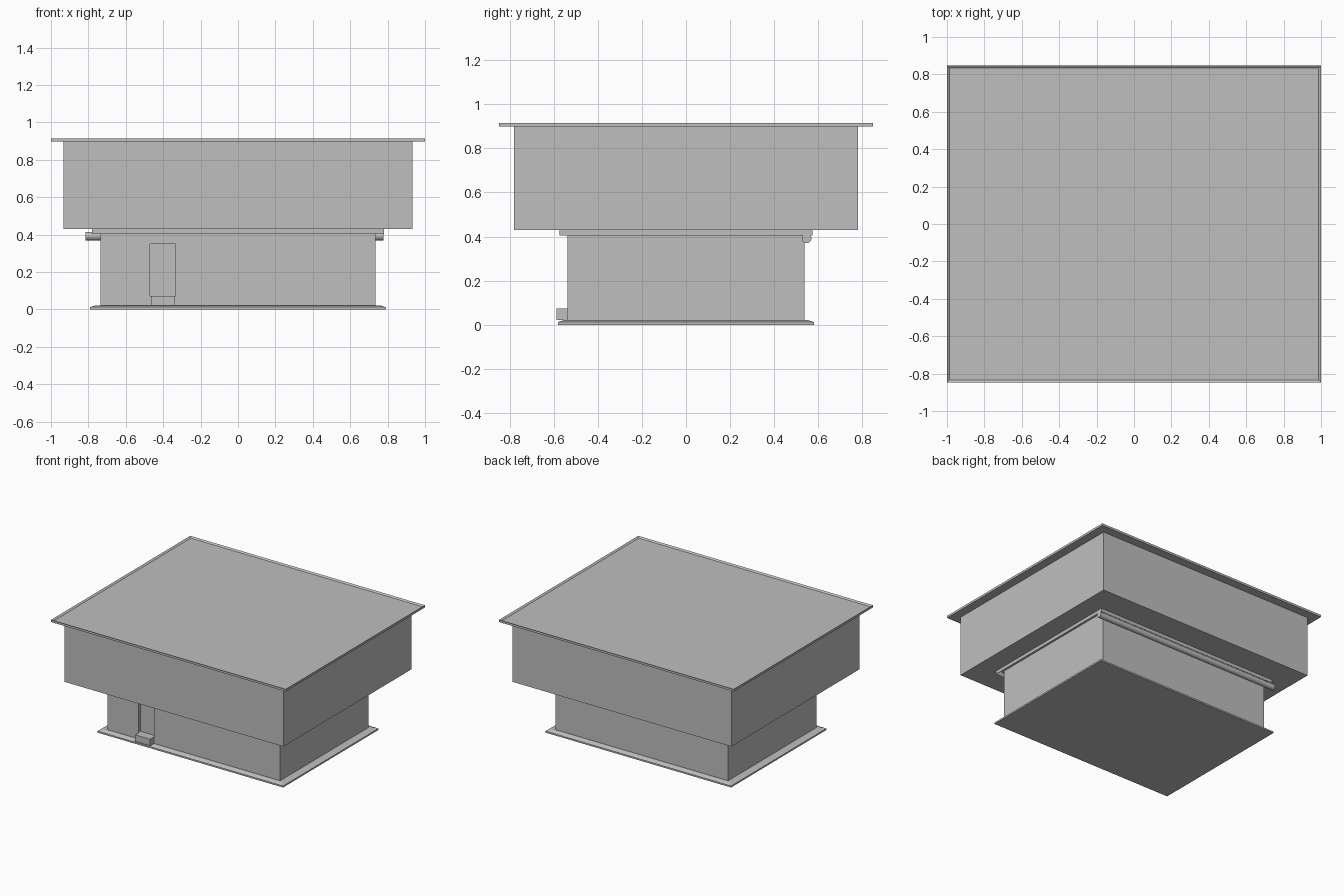
import bpy
import bmesh
from math import radians
from mathutils import Matrix, Vector

cube = bpy.data.objects.get("Cube")
if cube:
    bpy.data.objects.remove(cube, do_unlink=True)

grey = bpy.data.materials.new("plain grey")
grey.use_nodes = True
GREY = (0.52, 0.52, 0.52, 1)
grey.diffuse_color = GREY
grey.node_tree.nodes["Principled BSDF"].inputs["Base Color"].default_value = GREY


def finish(bm, name):
    bmesh.ops.recalc_face_normals(bm, faces=bm.faces)
    mesh = bpy.data.meshes.new(name)
    bm.to_mesh(mesh)
    bm.free()
    mesh.materials.append(grey)
    obj = bpy.data.objects.new(name, mesh)
    bpy.context.collection.objects.link(obj)
    return obj


def box_mesh(x, y, z):
    """Box from (low, high) pairs."""
    bm = bmesh.new()
    size = Vector([b - a for a, b in (x, y, z)])
    centre = Vector([(a + b) / 2 for a, b in (x, y, z)])
    bmesh.ops.create_cube(bm, size=1, matrix=Matrix.Translation(centre) @ Matrix.Diagonal(size).to_4x4())
    return bm


def box(name, x, y, z):
    return finish(box_mesh(x, y, z), name)


def sides(half):
    return (-half, half)


def recess(bm, up, rim, depth):
    """Inset the face that points along the z sign and sink it."""
    bm.normal_update()
    face = [f for f in bm.faces if f.normal.z * up > 0.9]
    bmesh.ops.inset_region(bm, faces=face, thickness=rim)
    for v in face[0].verts:
        v.co.z -= up * depth


# Base plate with a chamfered top edge
bm = box_mesh(sides(0.79), sides(0.58), (0, 0.012))
bm.normal_update()
top = [f for f in bm.faces if f.normal.z > 0.9]
bmesh.ops.inset_region(bm, faces=top, thickness=0.04)
for v in top[0].verts:
    v.co.z = 0.022
finish(bm, "base_plate")

# Lower body with a shallow front opening
lower = box("lower_body", sides(0.736), sides(0.538), (0.02, 0.435))
cutter = box("opening_cutter", (-0.47, -0.333), (-0.6, -0.518), (0.073, 0.35))
cutter.hide_render = True
cutter.hide_viewport = True
cut = lower.modifiers.new("opening", "BOOLEAN")
cut.object = cutter
cut.operation = "DIFFERENCE"
cut.solver = "EXACT"

# Small ledge below the opening
box("front_ledge", (-0.465, -0.337), (-0.587, -0.53), (0.022, 0.073))

# Upper body
box("upper_body", sides(0.933), sides(0.78), (0.43, 0.9))

# Thin skirt hanging below the upper body
bm = box_mesh(sides(0.78), sides(0.573), (0.404, 0.431))
recess(bm, -1, 0.016, 0.026)
finish(bm, "neck_skirt")

# Rod along the back of the neck
bm = bmesh.new()
turn = Matrix.Translation((-0.018, 0.547, 0.392)) @ Matrix.Rotation(radians(90), 4, "Y")
bmesh.ops.create_cone(bm, cap_ends=True, segments=16, radius1=0.022, radius2=0.022, depth=1.594, matrix=turn)
finish(bm, "back_rod")

# Lid with a raised rim
bm = box_mesh(sides(1.0), sides(0.847), (0.898, 0.915))
recess(bm, 1, 0.018, 0.01)
finish(bm, "lid")
